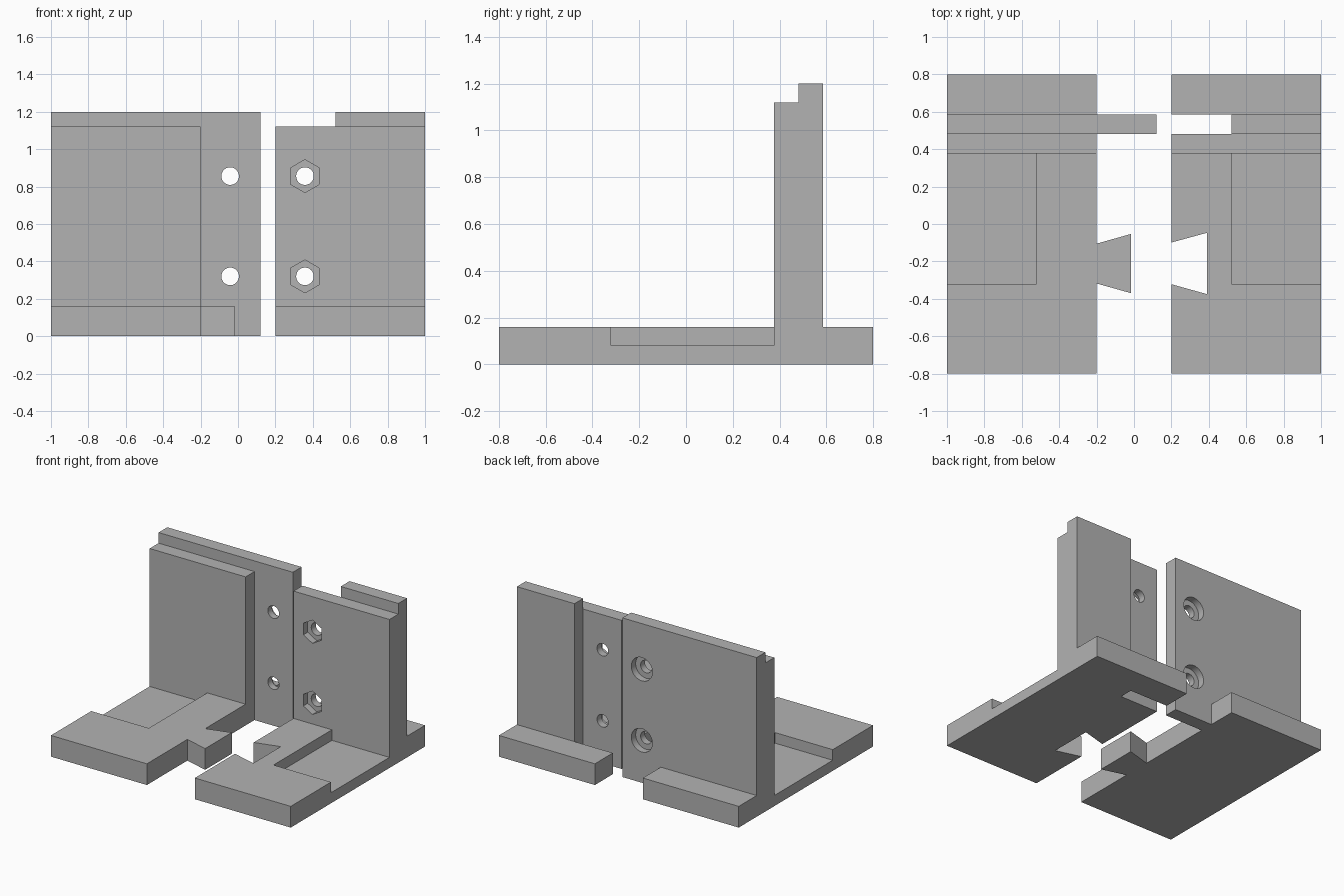
import bpy, bmesh, math
from mathutils import Vector

if "Cube" in bpy.data.objects:
    bpy.data.objects.remove(bpy.data.objects["Cube"], do_unlink=True)

grey = bpy.data.materials.new("plain grey")
grey.use_nodes = True
grey.diffuse_color = (0.45, 0.45, 0.45, 1)
grey.node_tree.nodes["Principled BSDF"].inputs["Base Color"].default_value = grey.diffuse_color

# Shared depths and heights
FRONT, MID, BACK = 0.376, 0.482, 0.586
BASE_H, POCKET_Z, SHELF_Z, TOP_Z = 0.16, 0.08, 1.12, 1.2
HOLE_Z = (0.32, 0.856)


def prism(name, outline, lo, hi, axis="z"):
    """Extrude an outline: (x, y) along z, or (x, z) along y."""
    def place(a, b, d):
        return (a, b, d) if axis == "z" else (a, d, b)
    bm = bmesh.new()
    face = bm.faces.new([bm.verts.new(place(a, b, lo)) for a, b in outline])
    new = bmesh.ops.extrude_face_region(bm, geom=[face])["geom"]
    bmesh.ops.translate(bm, verts=[v for v in new if isinstance(v, bmesh.types.BMVert)],
                        vec=Vector(place(0, 0, hi - lo)))
    bmesh.ops.recalc_face_normals(bm, faces=bm.faces)
    mesh = bpy.data.meshes.new(name)
    bm.to_mesh(mesh)
    bm.free()
    mesh.materials.append(grey)
    obj = bpy.data.objects.new(name, mesh)
    bpy.context.collection.objects.link(obj)
    return obj


def rect(x0, x1, y0, y1):
    return [(x0, y0), (x1, y0), (x1, y1), (x0, y1)]


def ring(cx, cz, radius, sides):
    steps = [math.pi / 2 + math.tau * i / sides for i in range(sides)]
    return [(cx + radius * math.cos(a), cz + radius * math.sin(a)) for a in steps]


def combine(obj, other, operation):
    """Apply a boolean and discard the second solid."""
    mod = obj.modifiers.new("combine", "BOOLEAN")
    mod.operation, mod.solver, mod.object = operation, "EXACT", other
    bpy.context.view_layer.objects.active = obj
    bpy.ops.object.modifier_apply(modifier=mod.name)
    bpy.data.objects.remove(other, do_unlink=True)


def bracket(name, base_outline, wall_outline, pocket_x, hole_x, seat_sides, seat_y):
    # Base slab with a shallow pocket running into the wall
    body = prism(name, base_outline, 0, BASE_H)
    combine(body, prism("pocket", rect(*pocket_x, -0.32, FRONT + 0.03), POCKET_Z, 0.3), "DIFFERENCE")
    # Upright wall with its front layer stepped down
    wall = prism("wall", wall_outline, 0.04, TOP_Z)
    combine(wall, prism("step", rect(-1.2, 1.2, 0.3, MID), SHELF_Z, 1.4), "DIFFERENCE")
    combine(body, wall, "UNION")
    # Bolt holes with a wider seat for the nut or bolt head
    for z in HOLE_Z:
        combine(body, prism("hole", ring(hole_x, z, 0.047, 40), 0.3, 0.7, "y"), "DIFFERENCE")
        combine(body, prism("seat", ring(hole_x, z, 0.088, seat_sides), *seat_y, "y"), "DIFFERENCE")
    bpy.ops.object.select_all(action="DESELECT")
    body.select_set(True)
    bpy.context.view_layer.objects.active = body
    bpy.ops.object.shade_smooth_by_angle(angle=math.radians(30))
    return body


# Right bracket: dovetail tongue and overlapping tab
bracket("right_bracket",
        [(-1, -0.8), (-0.2, -0.8), (-0.2, -0.318), (-0.015, -0.37), (-0.015, -0.053),
         (-0.2, -0.105), (-0.2, MID), (0.12, MID), (0.12, BACK), (-0.2, BACK),
         (-0.2, 0.8), (-1, 0.8)],
        [(-1, FRONT), (-0.2, FRONT), (-0.2, MID), (0.12, MID), (0.12, BACK), (-1, BACK)],
        (-1.2, -0.52), -0.042, 40, (BACK - 0.052, 0.7))

# Left bracket: dovetail socket and slot for the tab
bracket("left_bracket",
        [(1, -0.8), (0.2, -0.8), (0.2, -0.322), (0.39, -0.375), (0.39, -0.047),
         (0.2, -0.099), (0.2, MID), (0.52, MID), (0.52, BACK), (0.2, BACK),
         (0.2, 0.8), (1, 0.8)],
        [(0.2, FRONT), (1, FRONT), (1, BACK), (0.52, BACK), (0.52, MID), (0.2, MID)],
        (0.52, 1.2), 0.358, 6, (0.3, FRONT + 0.052))
